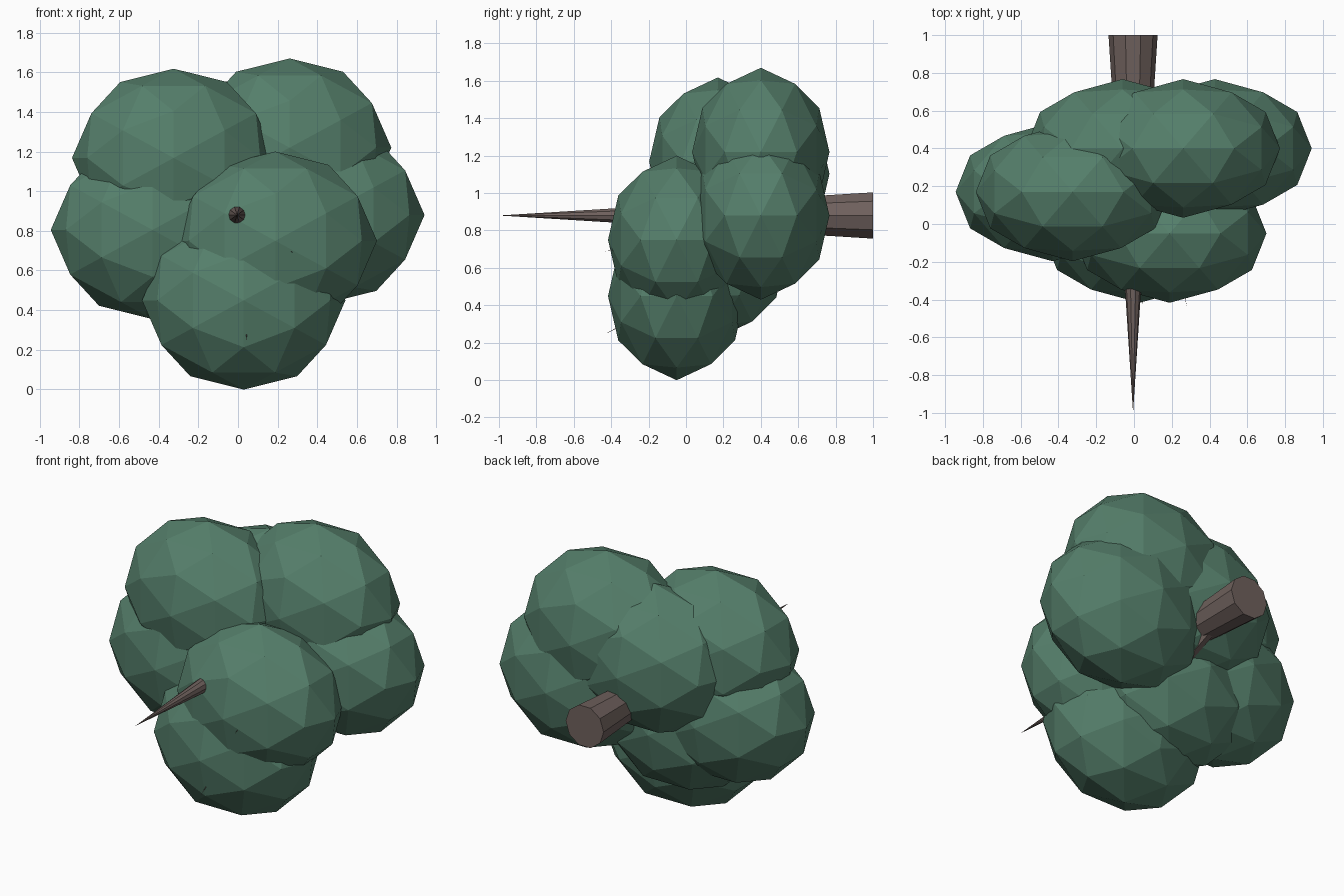
import bpy, math
from mathutils import Vector, Matrix

if "Cube" in bpy.data.objects:
    bpy.data.objects.remove(bpy.data.objects["Cube"])


def material(name, rgb):
    m = bpy.data.materials.new(name)
    m.diffuse_color = (*rgb, 1)
    m.use_nodes = True
    m.node_tree.nodes["Principled BSDF"].inputs["Base Color"].default_value = m.diffuse_color
    return m


GREEN = material("leaf_green", (0.09, 0.21, 0.145))
BROWN = material("bark_brown", (0.16, 0.12, 0.11))
AXIS_X, AXIS_Z = -0.005, 0.88


def cone(name, start, end, radius, sides):
    """Pointed cone running from start to end."""
    start, end = Vector(start), Vector(end)
    d = end - start
    bpy.ops.mesh.primitive_cone_add(vertices=sides, radius1=radius, radius2=0, depth=d.length)
    ob = bpy.context.object
    ob.name = name
    # first corner of the rim placed on the x axis
    ob.data.transform(Matrix.Rotation(math.pi / 2, 4, 'Z'))
    ob.rotation_mode = 'QUATERNION'
    ob.rotation_quaternion = Vector((0, 0, 1)).rotation_difference(d.normalized())
    ob.location = (start + end) / 2
    ob.data.materials.append(BROWN)


def leaf_clump(name, centre):
    """Flattened low-poly ball with edge midpoints on its axes."""
    bpy.ops.mesh.primitive_ico_sphere_add(subdivisions=2, radius=1)
    ob = bpy.context.object
    ob.name = name
    turn = Matrix.Rotation(-math.atan(2) / 2, 4, 'Y')
    ob.data.transform(Matrix.Diagonal((0.513, 0.367, 0.45, 1)) @ turn)
    ob.location = centre
    ob.data.materials.append(GREEN)


# Trunk lying along y, base at the back
cone("trunk", (AXIS_X, 1, AXIS_Z), (AXIS_X, -1, AXIS_Z), 0.13, 10)

# Leaf clumps around the trunk: angle in degrees, distance from axis, y
clumps = [
    (0, 0.433, 0.40), (52, 0.431, 0.40), (104, 0.23, 0.40),
    (138, 0.43, 0.17), (190, 0.433, 0.17), (242, 0.23, 0.17),
    (274.5, 0.432, -0.05), (326, 0.233, -0.05),
]
for i, (angle, dist, y) in enumerate(clumps, 1):
    a = math.radians(angle)
    out = Vector((math.cos(a), 0, math.sin(a)))
    axis = Vector((AXIS_X, 0, AXIS_Z))
    leaf_clump(f"leaf_clump_{i}", axis + out * dist + Vector((0, y, 0)))
    # Branch through the clump; only the front ones poke out
    root = axis + Vector((0, y + 0.85, 0)) if y < 0 else axis + Vector((0, y + 0.3, 0))
    tip = axis + out * dist * 1.48 + Vector((0, y - 0.39, 0)) if y < 0 \
        else axis + out * dist + Vector((0, y, 0))
    cone(f"branch_{i}", root, tip, 0.04, 6)
